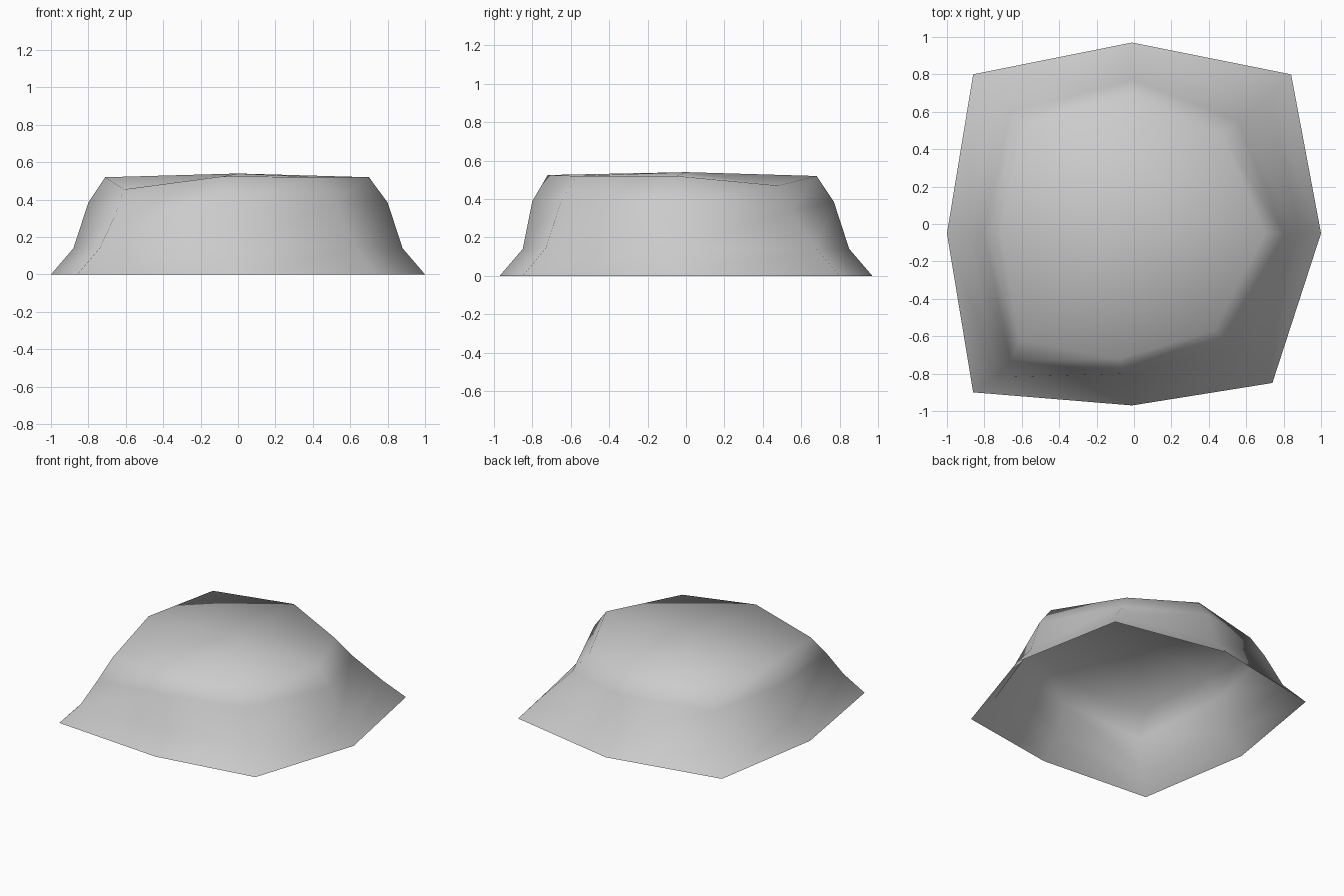
import bpy, bmesh

if "Cube" in bpy.data.objects:
    bpy.data.objects.remove(bpy.data.objects["Cube"])

# Eight uneven ribs, each listed from the flared foot up to the top rim
ribs = [
    [(-.86, .80, 0), (-.75, .69, .14), (-.66, .60, .38), (-.586, .538, .52)],
    [(-.86 - .14, -.05, 0), (-.88, -.05, .14), (-.80, -.05, .385), (-.71, -.05, .52)],
    [(-.86, -.90, 0), (-.74, -.82, .14), (-.66, -.73, .31), (-.61, -.62, .455)],
    [(-.01, -.97, 0), (-.02, -.85, .14), (-.05, -.80, .39), (-.08, -.72, .525)],
    [(.74, -.85, 0), (.63, -.73, .145), (.52, -.65, .39), (.43, -.57, .52)],
    [(1, -.05, 0), (.88, -.05, .14), (.80, -.05, .385), (.70, -.05, .52)],
    [(.84, .80, 0), (.735, .68, .14), (.56, .55, .34), (.47, .48, .47)],
    [(-.01, .97, 0), (-.01, .85, .14), (-.01, .77, .385), (-.01, .68, .52)],
]

# Open-bottomed mound: walls between neighbouring ribs, fan across the top
bm = bmesh.new()
columns = [[bm.verts.new(p) for p in rib] for rib in ribs]
peak = bm.verts.new((0, 0, .54))
for i, a in enumerate(columns):
    b = columns[(i + 1) % len(columns)]
    for k in range(3):
        bm.faces.new((a[k], b[k], b[k + 1], a[k + 1]))
    bm.faces.new((a[3], b[3], peak))
for f in bm.faces:
    f.smooth = True

mesh = bpy.data.meshes.new("rock_mound")
bm.to_mesh(mesh)
bm.free()
mound = bpy.data.objects.new("rock_mound", mesh)
bpy.context.collection.objects.link(mound)

# Plain grey stone
stone = bpy.data.materials.new("stone_grey")
stone.diffuse_color = (.6, .6, .6, 1)
stone.use_nodes = True
stone.node_tree.nodes["Principled BSDF"].inputs["Base Color"].default_value = stone.diffuse_color
mesh.materials.append(stone)
